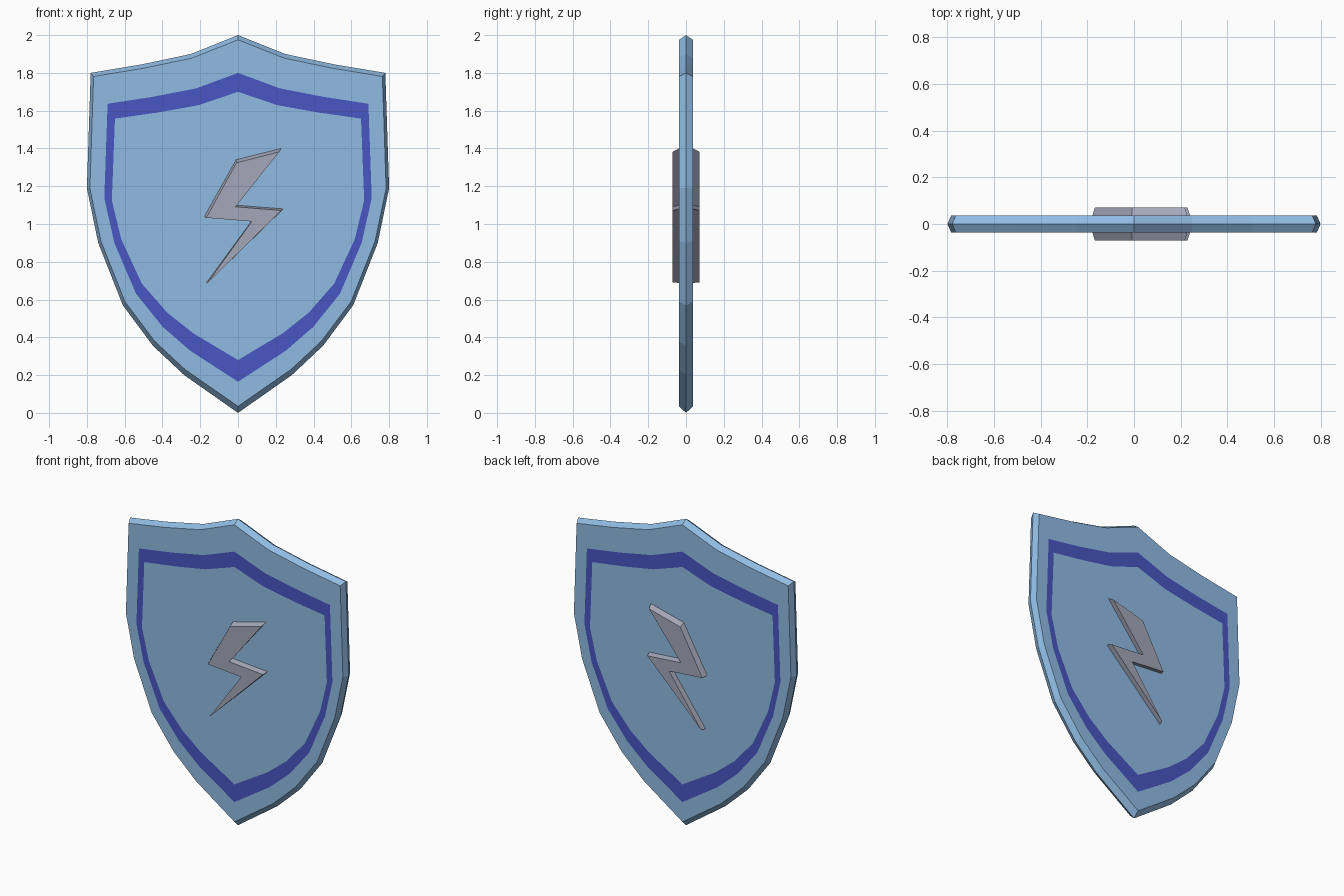
import bpy, bmesh

if "Cube" in bpy.data.objects:
    bpy.data.objects.remove(bpy.data.objects["Cube"])


def material(name, rgb):
    m = bpy.data.materials.new(name)
    m.diffuse_color = (*rgb, 1)
    m.use_nodes = True
    m.node_tree.nodes["Principled BSDF"].inputs["Base Color"].default_value = m.diffuse_color
    return m


def make_object(name, bm, mats):
    bmesh.ops.recalc_face_normals(bm, faces=bm.faces)
    me = bpy.data.meshes.new(name)
    bm.to_mesh(me)
    bm.free()
    ob = bpy.data.objects.new(name, me)
    bpy.context.collection.objects.link(ob)
    for m in mats:
        me.materials.append(m)
    return ob


def ring(bm, pts, y):
    return [bm.verts.new((x, y, z)) for x, z in pts]


def bridge(bm, a, b, mat=0):
    n = len(a)
    for i in range(n):
        j = (i + 1) % n
        bm.faces.new((a[i], a[j], b[j], b[i])).material_index = mat


steel_blue = material("steel blue", (0.28, 0.50, 0.77))
deep_blue = material("deep blue", (0.065, 0.095, 0.54))
grey = material("grey", (0.37, 0.385, 0.48))

# Shield: half outline mirrored, sharp rim at mid-depth, bevelled to both faces
half = [(0.25, 1.9), (0.51, 1.845), (0.78, 1.8), (0.8, 1.19), (0.74, 0.9),
        (0.61, 0.57), (0.45, 0.355), (0.285, 0.2)]
outline = [(0, 2.0)] + half + [(0, 0)] + [(-x, z) for x, z in reversed(half)]


def shrunk(sx, sz, z0):
    return [(x * sx, z0 + z * sz) for x, z in outline]


bm = bmesh.new()
rim = ring(bm, outline, 0)
for y in (-0.037, 0.037):
    face_edge = ring(bm, shrunk(0.98, 0.97, 0.035), y)
    band_out = ring(bm, shrunk(0.885, 0.8175, 0.165), y)
    band_in = ring(bm, shrunk(0.835, 0.71, 0.28), y)
    bridge(bm, rim, face_edge)
    bridge(bm, face_edge, band_out)
    bridge(bm, band_out, band_in, 1)   # painted band
    bm.faces.new(band_in)
make_object("shield", bm, [steel_blue, deep_blue])

# Lightning bolt running through the shield, bevelled on both sides
bolt = [(0.228, 1.4), (-0.01, 1.34), (-0.178, 1.04), (0.075, 1.02),
        (-0.168, 0.688), (0.24, 1.08), (-0.015, 1.10)]
small = [(0.03 + (x - 0.03) * 0.95, 0.8 + (z - 0.8) * 0.97) for x, z in bolt]
bm = bmesh.new()
rings = [ring(bm, p, y) for p, y in
         ((small, -0.071), (bolt, -0.037), (bolt, 0.037), (small, 0.071))]
for a, b in zip(rings, rings[1:]):
    bridge(bm, a, b)
bm.faces.new(rings[0])
bm.faces.new(rings[-1])
make_object("lightning_bolt", bm, [grey])
